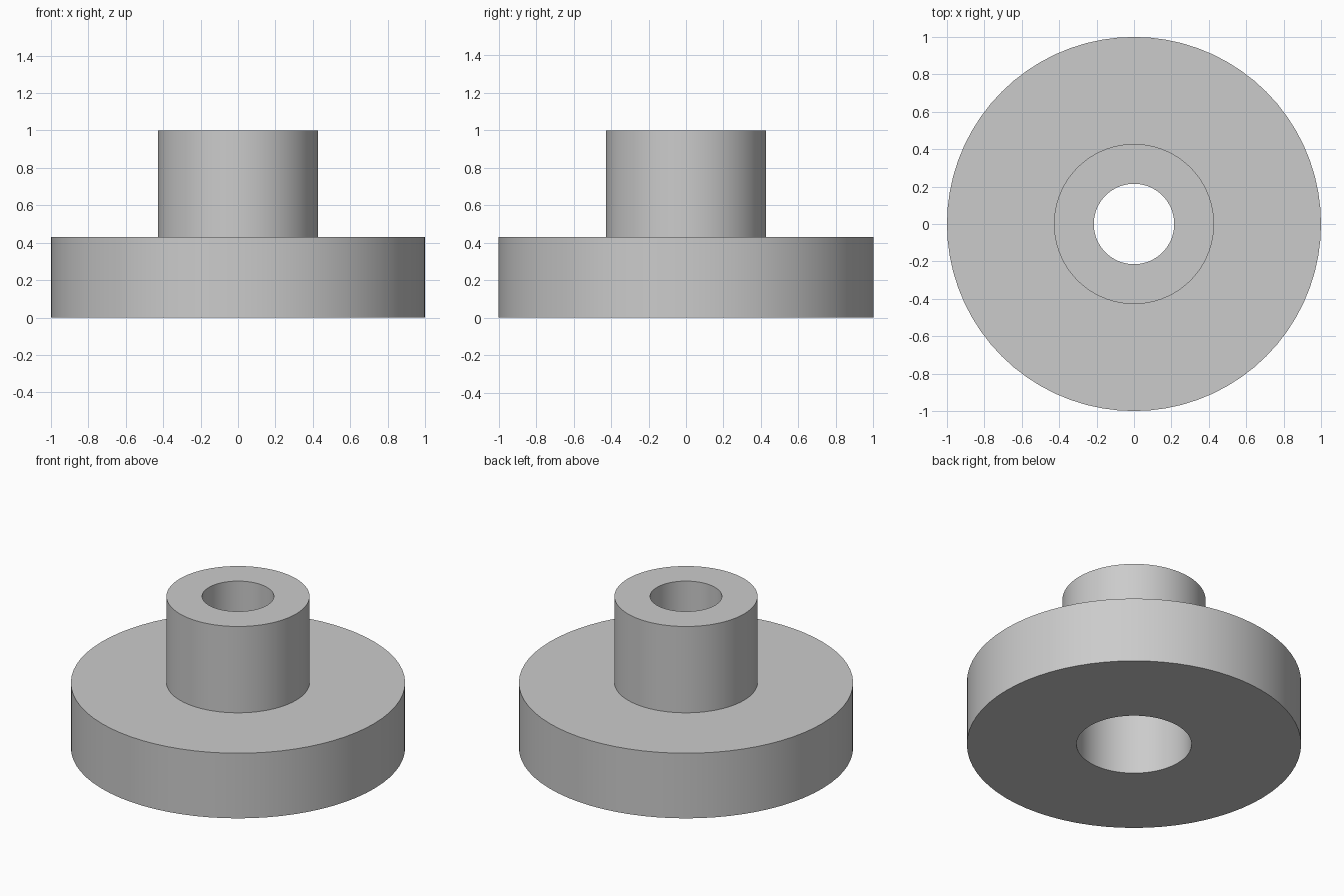
import bpy
import bmesh
import math

if "Cube" in bpy.data.objects:
    bpy.data.objects.remove(bpy.data.objects["Cube"], do_unlink=True)

# Main dimensions
FLANGE_R, BOSS_R, BORE_R, COUNTERBORE_R = 1.0, 0.428, 0.215, 0.344
FLANGE_H, TOTAL_H, COUNTERBORE_H = 0.43, 1.0, 0.43
SEGMENTS = 72

# Plain grey metal
grey = bpy.data.materials.new("grey_metal")
grey.use_nodes = True
colour = (0.6, 0.6, 0.6, 1)
grey.diffuse_color = colour
grey.node_tree.nodes["Principled BSDF"].inputs["Base Color"].default_value = colour


def lathe(name, profile):
    """Turn a closed (radius, height) profile around the z axis."""
    bm = bmesh.new()
    verts = [bm.verts.new((r, 0, z)) for r, z in profile]
    edges = [bm.edges.new((verts[i - 1], v)) for i, v in enumerate(verts)]
    bmesh.ops.spin(bm, geom=verts + edges, cent=(0, 0, 0), axis=(0, 0, 1),
                   angle=math.tau, steps=SEGMENTS)
    bmesh.ops.remove_doubles(bm, verts=bm.verts, dist=0.0001)
    bmesh.ops.recalc_face_normals(bm, faces=bm.faces)
    mesh = bpy.data.meshes.new(name)
    bm.to_mesh(mesh)
    bm.free()
    mesh.materials.append(grey)
    obj = bpy.data.objects.new(name, mesh)
    bpy.context.collection.objects.link(obj)
    bpy.ops.object.select_all(action="DESELECT")
    obj.select_set(True)
    bpy.context.view_layer.objects.active = obj
    bpy.ops.object.shade_smooth_by_angle(angle=math.radians(30))
    return obj


# Flange and boss turned as one piece, with a stepped through bore
lathe("flanged_hub", [
    (COUNTERBORE_R, 0), (FLANGE_R, 0), (FLANGE_R, FLANGE_H),
    (BOSS_R, FLANGE_H), (BOSS_R, TOTAL_H), (BORE_R, TOTAL_H),
    (BORE_R, COUNTERBORE_H), (COUNTERBORE_R, COUNTERBORE_H),
])
